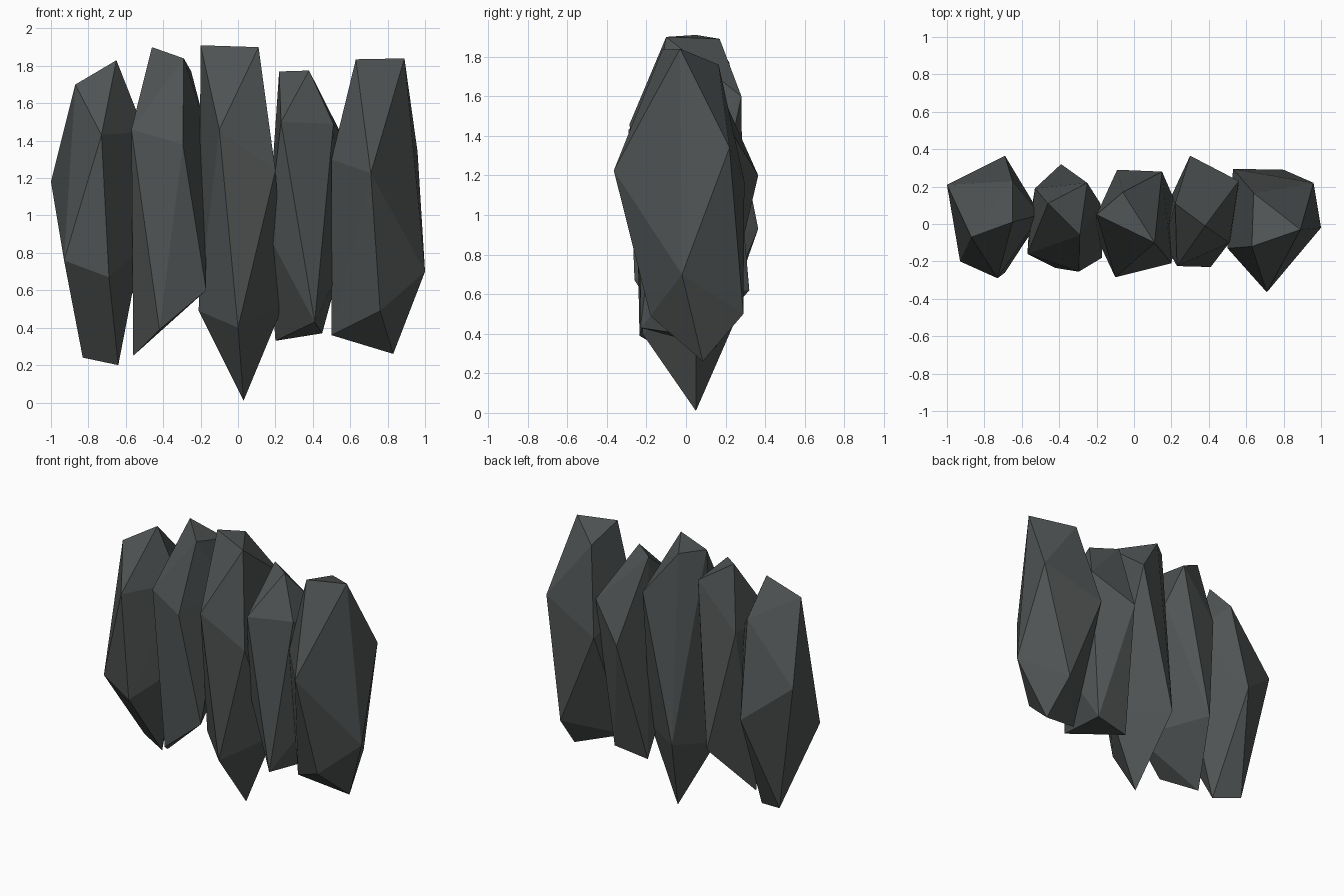
import bpy, bmesh

# Single dark slate colour
slate = bpy.data.materials.new("dark slate")
slate.diffuse_color = (0.08, 0.088, 0.088, 1)


def boulder(name, corners):
    """Faceted standing stone: convex hull around a few key corners."""
    bm = bmesh.new()
    for c in corners:
        bm.verts.new(c)
    hull = bmesh.ops.convex_hull(bm, input=bm.verts[:])
    loose = {g for g in hull["geom_interior"] + hull["geom_unused"]
             if isinstance(g, bmesh.types.BMVert)}
    bmesh.ops.delete(bm, geom=list(loose), context="VERTS")
    bmesh.ops.recalc_face_normals(bm, faces=bm.faces[:])
    mesh = bpy.data.meshes.new(name)
    bm.to_mesh(mesh)
    bm.free()
    mesh.materials.append(slate)
    bpy.context.collection.objects.link(bpy.data.objects.new(name, mesh))


# Five stones in a row, left to right; corners run from crown to foot
boulder("left_outer_stone", [
    (-.65, .01, 1.83), (-.87, -.07, 1.70), (-.65, .23, 1.60),
    (-.73, -.29, 1.43), (-.50, .05, 1.45), (-1.0, .21, 1.18),
    (-.69, .365, .93), (-.93, -.20, .76), (-.69, -.26, .67),
    (-.52, .0, .82), (-.83, .12, .24), (-.64, .05, .20)])

boulder("left_inner_stone", [
    (-.46, .11, 1.90), (-.29, -.06, 1.84), (-.25, .22, 1.77),
    (-.57, -.16, 1.46), (-.295, -.255, 1.38), (-.18, .11, 1.50),
    (-.53, .19, 1.45), (-.39, .32, .62), (-.17, -.18, .60),
    (-.42, -.235, .39), (-.56, .0, .25)])

boulder("centre_stone", [
    (-.20, .05, 1.91), (.11, -.10, 1.90), (-.06, .17, 1.89),
    (.15, .28, 1.60), (-.10, -.285, 1.46), (.20, -.21, 1.24),
    (-.09, .29, .56), (.25, .05, .54), (-.21, -.05, .49),
    (0, -.22, .40), (.03, .05, .01)])

boulder("right_inner_stone", [
    (.22, .11, 1.77), (.38, -.01, 1.775), (.23, -.225, 1.50),
    (.51, -.10, 1.49), (.56, .23, 1.42), (.30, .365, 1.20),
    (.16, -.10, .90), (.54, .0, .70), (.41, -.23, .43),
    (.45, .17, .37), (.20, .15, .33)])

boulder("right_outer_stone", [
    (.89, -.03, 1.84), (.63, -.12, 1.835), (.64, .165, 1.76),
    (.96, .22, 1.34), (.50, -.13, 1.30), (.71, -.365, 1.225),
    (.53, .295, 1.17), (1.0, -.02, .70), (.80, .29, .50),
    (.76, -.18, .49), (.50, -.03, .36), (.83, .085, .26)])
